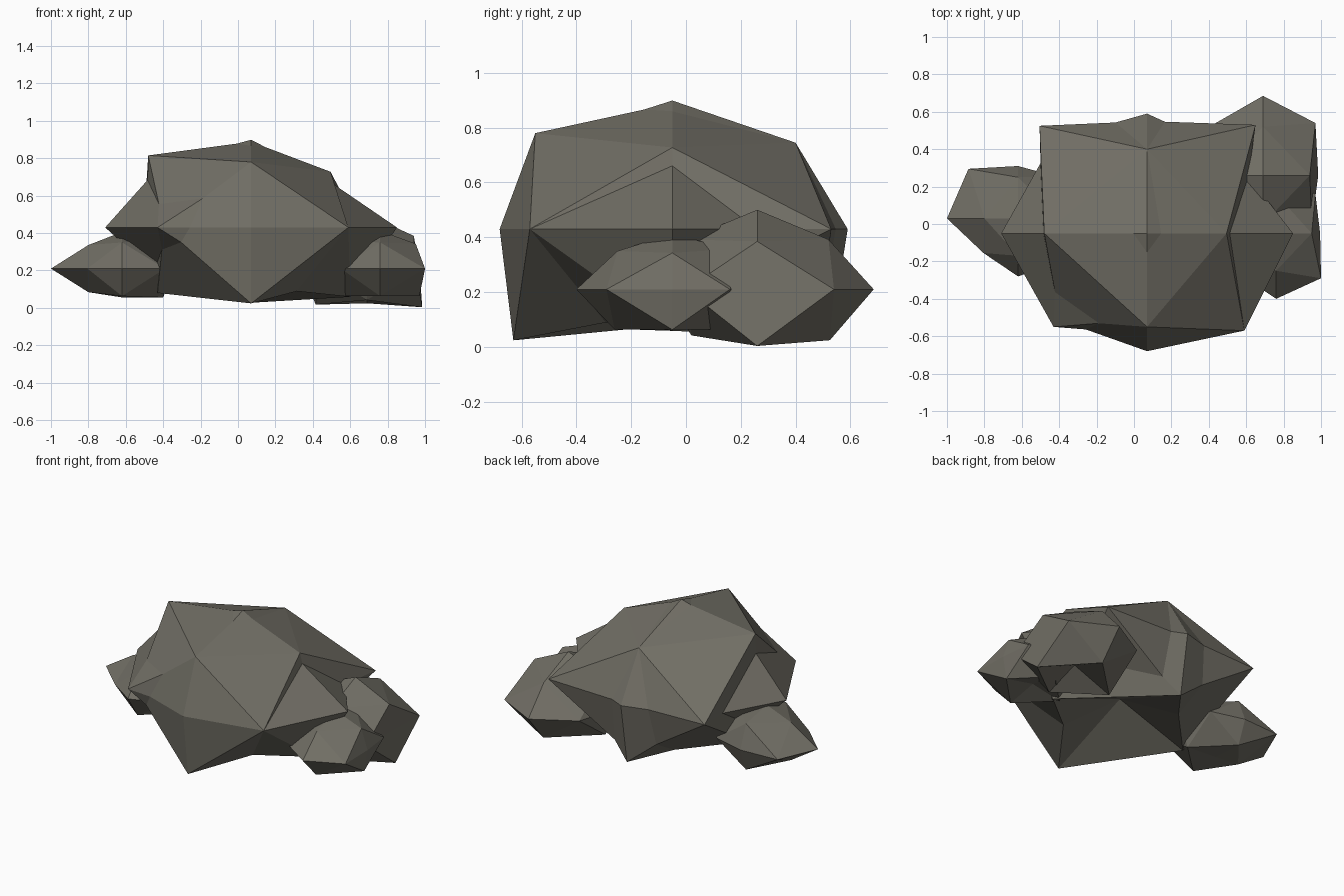
import bpy, bmesh
from itertools import product
from mathutils import Vector

cube = bpy.data.objects.get("Cube")
if cube:
    bpy.data.objects.remove(cube)

# One stone colour for the whole cluster
stone = bpy.data.materials.new("warm_grey_stone")
stone.use_nodes = True
colour = (0.165, 0.157, 0.130, 1)
stone.diffuse_color = colour
bsdf = stone.node_tree.nodes["Principled BSDF"]
bsdf.inputs["Base Color"].default_value = colour
bsdf.inputs["Roughness"].default_value = 0.9

SIDES = {"left": (1, 0, 0), "right": (-1, 0, 0), "front": (0, -1, 0),
         "back": (0, 1, 0), "top": (0, 0, 1), "bottom": (0, 0, -1)}
FLATTEN = 0.7


def rock(name, centre, tip, edge, **reach):
    """Once-divided octahedron; each corner is pushed out by its own reach.
    Corners are named by their sides, for example front or front_left."""
    bm = bmesh.new()
    corners = {}

    def corner(*sides):
        key = "_".join(sorted(sides))
        if key not in corners:
            direction = sum((Vector(SIDES[s]) for s in sides), Vector())
            offset = direction * reach.get(key, tip if len(sides) == 1 else edge)
            offset.z *= FLATTEN
            corners[key] = bm.verts.new(Vector(centre) + offset)
        return corners[key]

    for a, b, c in product(("left", "right"), ("front", "back"), ("top", "bottom")):
        ab, bc, ca = corner(a, b), corner(b, c), corner(c, a)
        bm.faces.new((corner(a), ab, ca))
        bm.faces.new((corner(b), bc, ab))
        bm.faces.new((corner(c), ca, bc))
        bm.faces.new((ab, bc, ca))
    bmesh.ops.recalc_face_normals(bm, faces=bm.faces)
    mesh = bpy.data.meshes.new(name)
    bm.to_mesh(mesh)
    bm.free()
    mesh.materials.append(stone)
    obj = bpy.data.objects.new(name, mesh)
    bpy.context.collection.objects.link(obj)


# Large boulder: the tall blocky body with a hollow underside
middle = (0.07, -0.05, 0.43)
rock("boulder_body", middle, tip=0.55, edge=0.5,
     top=0.655, front=0.63, back=0.6, left=0.5, right=0.56,
     front_top=0.5, back_top=0.45, left_top=0.425, right_top=0.55,
     front_left=0.52, front_right=0.465, back_left=0.58, back_right=0.575,
     bottom_front=0.58, back_bottom=0.53, bottom_right=0.5,
     bottom_left=0.42, bottom=0.25)

# Wide boulder sharing its centre: pointed flanks show at both sides
rock("boulder_flanks", middle, tip=0.54, edge=0.45,
     top=0.67, front=0.54, back=0.64, left=0.78, right=0.78,
     front_top=0.46, back_top=0.45, left_top=0.385, right_top=0.48,
     front_left=0.52, front_right=0.5, back_left=0.44, back_right=0.5,
     back_bottom=0.575, bottom_right=0.44, bottom_left=0.53, bottom=0.25)

# Small rock on the right
rock("right_rock", (-0.62, 0.03, 0.21), tip=0.28, edge=0.22,
     right=0.38, front=0.31, top=0.28, bottom=0.2,
     back_right=0.265, front_right=0.185, front_left=0.23,
     right_top=0.18, front_top=0.2, bottom_right=0.18, bottom_front=0.21)

# Small rock at the back left
rock("back_left_rock", (0.69, 0.26, 0.21), tip=0.35, edge=0.26,
     back=0.425, left=0.27, top=0.415, bottom=0.12,
     back_left=0.28, back_right=0.27, left_top=0.25,
     bottom_left=0.295, back_bottom=0.265, bottom_right=0.275, bottom_front=0.24)

# Small rock at the front left
rock("front_left_rock", (0.76, -0.05, 0.21), tip=0.3, edge=0.21,
     front=0.35, left=0.235, top=0.29, bottom=0.15,
     front_left=0.24, left_top=0.19, front_top=0.2)
